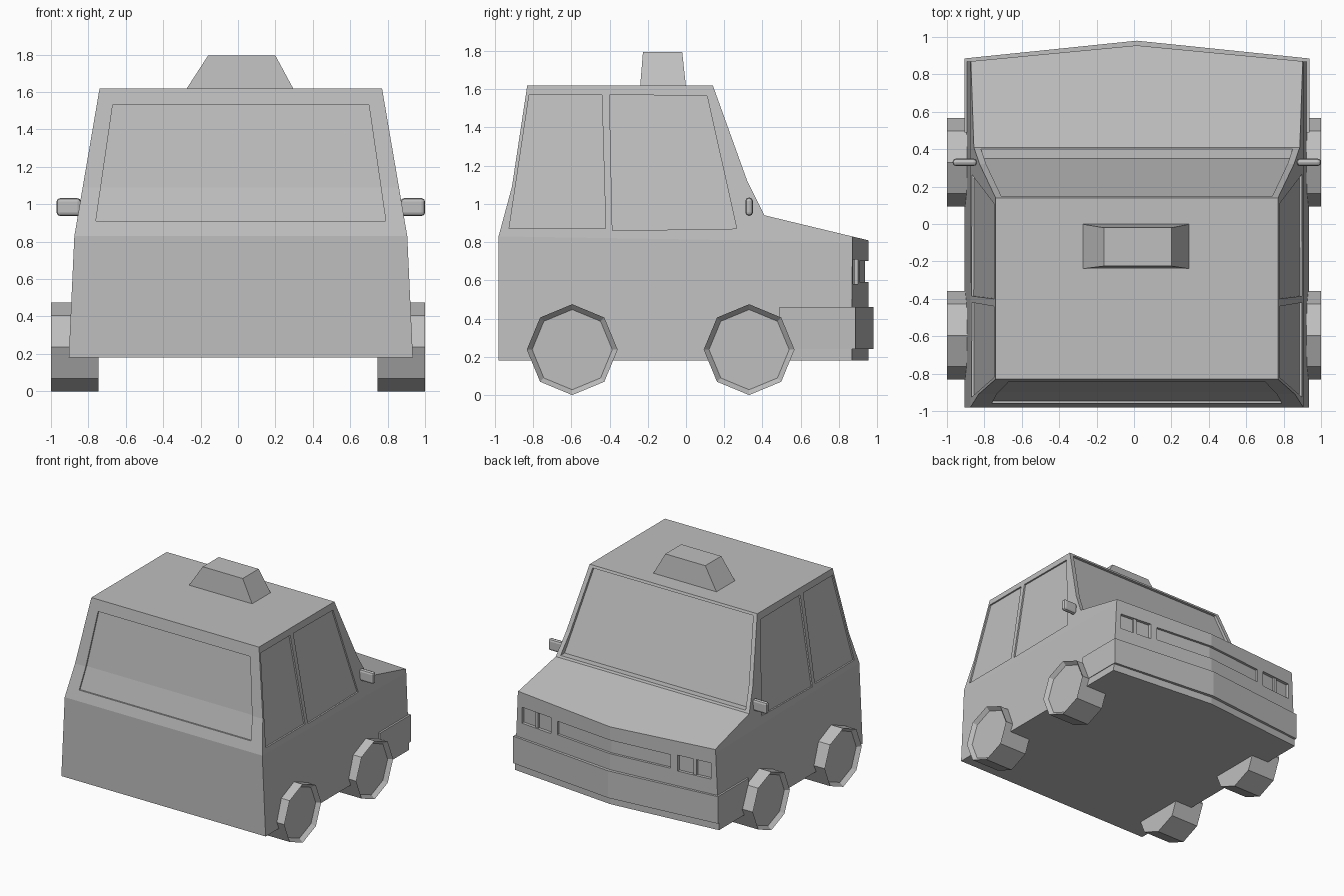
import bpy, bmesh, math
from mathutils import Vector

if "Cube" in bpy.data.objects:
    bpy.data.objects.remove(bpy.data.objects["Cube"])

CX = 0.015
grey = bpy.data.materials.new("plain_grey")
grey.diffuse_color = (0.52, 0.52, 0.52, 1)
grey.use_nodes = True
grey.node_tree.nodes["Principled BSDF"].inputs["Base Color"].default_value = grey.diffuse_color


def finish(bm, name):
    bmesh.ops.recalc_face_normals(bm, faces=bm.faces[:])
    me = bpy.data.meshes.new(name)
    bm.to_mesh(me)
    bm.free()
    me.materials.append(grey)
    ob = bpy.data.objects.new(name, me)
    bpy.context.collection.objects.link(ob)
    return ob


def loft(name, a, b):
    """Closed solid between two matching rings of points."""
    bm = bmesh.new()
    va, vb = [bm.verts.new(p) for p in a], [bm.verts.new(p) for p in b]
    n = len(a)
    bm.faces.new(va)
    bm.faces.new(vb)
    for i in range(n):
        j = (i + 1) % n
        bm.faces.new((va[i], va[j], vb[j], vb[i]))
    return finish(bm, name)


def slab(name, yz, lo, hi):
    """Side profile stretched in x between two functions of height."""
    return loft(name, [(CX + lo(z), y, z) for y, z in yz], [(CX + hi(z), y, z) for y, z in yz])


def prism(name, xy, z0, z1):
    return loft(name, [(x, y, z0) for x, y in xy], [(x, y, z1) for x, y in xy])


def width(z):
    if z < 0.83:
        return 0.92 - 0.03 * (z - 0.18) / 0.65
    return 0.89 - 0.135 * (z - 0.83) / 0.79


def nose(x):
    return 0.955 - 0.085 * abs(x - CX) / 0.89


# Body shell: side profile with tapering sides
profile = [(-0.98, 0.18), (1.0, 0.18), (1.0, 0.798), (0.41, 0.94), (0.32, 1.12),
           (0.14, 1.62), (-0.83, 1.62), (-0.91, 1.09), (-0.98, 0.83)]
bm = bmesh.new()
sides = [[bm.verts.new((CX + s * width(z), y, z)) for y, z in profile] for s in (-1, 1)]
n = len(profile)
for i in range(n):
    j = (i + 1) % n
    bm.faces.new((sides[0][i], sides[0][j], sides[1][j], sides[1][i]))
for v in sides:
    bm.faces.new((v[0], v[1], v[2], v[8]))
    bm.faces.new(v[2:9])
# Pointed nose
for s in (-1, 1):
    cut = bmesh.ops.bisect_plane(bm, geom=bm.verts[:] + bm.edges[:] + bm.faces[:],
                                 plane_co=(CX, 0.955, 0), plane_no=Vector((s * 0.085, 0.89, 0)).normalized(),
                                 clear_outer=True)
    edges = [e for e in cut["geom_cut"] if isinstance(e, bmesh.types.BMEdge)]
    bmesh.ops.holes_fill(bm, edges=edges, sides=0)
body = finish(bm, "body")

# Cutters for the recessed windows, grille and lamps
cutters = []
side_windows = [
    [(-0.925, 0.87), (-0.82, 1.57), (-0.44, 1.57), (-0.42, 0.87)],
    [(-0.385, 0.86), (-0.40, 1.57), (0.11, 1.565), (0.265, 0.87)],
]
for pts in side_windows:
    for s in (-1, 1):
        cutters.append(slab("side_window_cutter", pts,
                            lambda z: s * (width(z) - 0.013), lambda z: s * (width(z) + 0.1)))


def back_x(z):
    return 0.775 - 0.09 * (z - 0.91) / 0.62


cutters.append(slab("back_window_cutter",
                    [(-0.946, 0.91), (-0.898, 1.09), (-0.832, 1.53), (-1.2, 1.53), (-1.2, 0.91)],
                    lambda z: -back_x(z), back_x))
cutters.append(slab("windscreen_cutter",
                    [(0.125, 1.60), (0.35, 0.956), (0.7, 0.956), (0.7, 1.60)],
                    lambda z: -width(z) + 0.035, lambda z: width(z) - 0.035))
g = [CX - 0.51, CX, CX + 0.51]
cutters.append(prism("grille_cutter", [(x, nose(x) - 0.02) for x in g] + [(g[2], 1.1), (g[0], 1.1)], 0.59, 0.70))
for s in (-1, 1):
    xa, xb = CX + s * 0.57, CX + s * 0.85
    cutters.append(prism("lamp_cutter", [(xa, nose(xa) - 0.025), (xb, nose(xb) - 0.025), (xb, 1.1), (xa, 1.1)],
                         0.58, 0.71))
for c in cutters:
    c.hide_render = True
    c.hide_set(True)
    m = body.modifiers.new("cut", "BOOLEAN")
    m.operation, m.solver, m.object = "DIFFERENCE", "EXACT", c

# Bar dividing each headlamp
for s in (-1, 1):
    xa, xb = CX + s * 0.70, CX + s * 0.725
    prism("lamp_divider", [(xa, nose(xa) - 0.04), (xb, nose(xb) - 0.04),
                           (xb, nose(xb) - 0.008), (xa, nose(xa) - 0.008)], 0.575, 0.715)

# Wrap-around bumper
prism("bumper", [(CX - 0.922, 0.49), (CX + 0.922, 0.49), (CX + 0.922, 0.885),
                 (CX, 0.98), (CX - 0.922, 0.885)], 0.24, 0.46)

# Roof sign
loft("roof_sign", [(-0.28, -0.24, 1.61), (0.30, -0.24, 1.61), (0.30, 0, 1.61), (-0.28, 0, 1.61)],
     [(-0.16, -0.225, 1.795), (0.20, -0.225, 1.795), (0.20, -0.02, 1.795), (-0.16, -0.02, 1.795)])

# Eight-sided wheels with dished outer faces
for y in (-0.595, 0.33):
    for s in (-1, 1):
        def ring(x, r):
            return [(x, y + r * math.cos(k * math.pi / 4), 0.2375 + r * math.sin(k * math.pi / 4)) for k in range(8)]
        wheel = loft("wheel", ring(s * 0.745, 0.2375), ring(s * 1.0, 0.2375))
        bm = bmesh.new()
        bm.from_mesh(wheel.data)
        outer = [f for f in bm.faces if f.normal.x * s > 0.9]
        bmesh.ops.inset_region(bm, faces=outer, thickness=0.028, depth=-0.03)
        bm.to_mesh(wheel.data)
        bm.free()

# Rounded wing mirrors
for s in (-1, 1):
    bm = bmesh.new()
    bmesh.ops.create_cube(bm, size=1)
    for v in bm.verts:
        v.co = (CX + s * 0.92 + v.co.x * 0.13, 0.33 + v.co.y * 0.04, 0.985 + v.co.z * 0.095)
    mirror = finish(bm, "wing_mirror")
    b = mirror.modifiers.new("round", "BEVEL")
    b.width, b.segments = 0.018, 2
